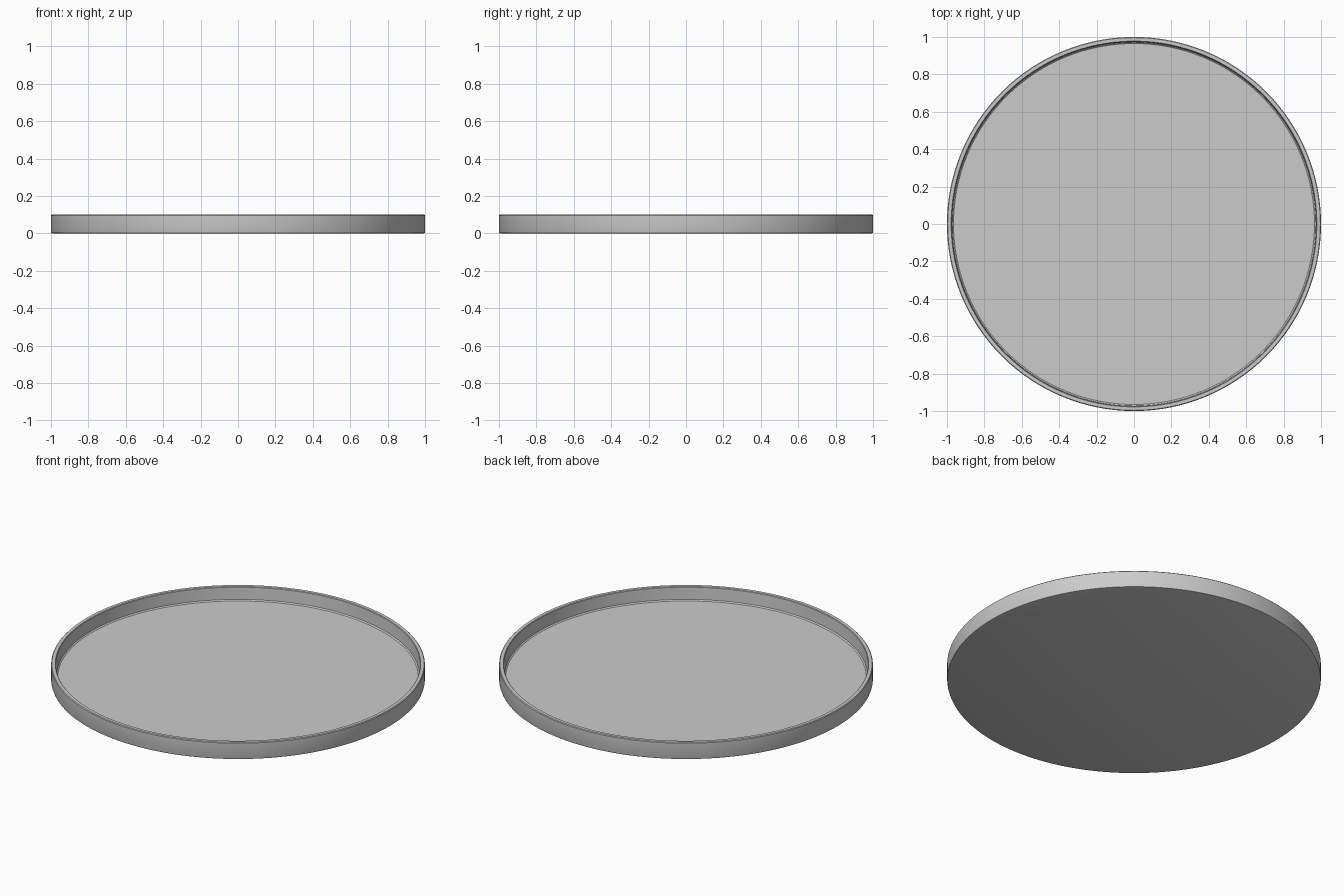
import bpy, bmesh, math

if "Cube" in bpy.data.objects:
    bpy.data.objects.remove(bpy.data.objects["Cube"])

SEGMENTS = 128

# Half cross-section (radius, height): underside, outer wall, rim, inner wall, floor
PROFILE = [(0.992, 0.0), (0.998, 0.002), (1.0, 0.008),
           (1.0, 0.096), (0.996, 0.1), (0.978, 0.1), (0.975, 0.097),
           (0.972, 0.026), (0.965, 0.02)]


def lathe(name, profile, segments):
    bm = bmesh.new()
    rings = []
    for r, z in profile:
        rings.append([bm.verts.new((r * math.cos(2 * math.pi * i / segments),
                                    r * math.sin(2 * math.pi * i / segments), z))
                      for i in range(segments)])
    for a, b in zip(rings, rings[1:]):
        for i in range(segments):
            j = (i + 1) % segments
            bm.faces.new((a[i], a[j], b[j], b[i]))
    # Flat discs close the underside and the floor
    bm.faces.new(rings[0][::-1])
    bm.faces.new(rings[-1])
    mesh = bpy.data.meshes.new(name)
    bm.to_mesh(mesh)
    bm.free()
    obj = bpy.data.objects.new(name, mesh)
    bpy.context.collection.objects.link(obj)
    return obj


# Shallow round tray with a thin raised rim
tray = lathe("round_tray", PROFILE, SEGMENTS)
bpy.context.view_layer.objects.active = tray
tray.select_set(True)
bpy.ops.object.shade_smooth_by_angle(angle=math.radians(30))
